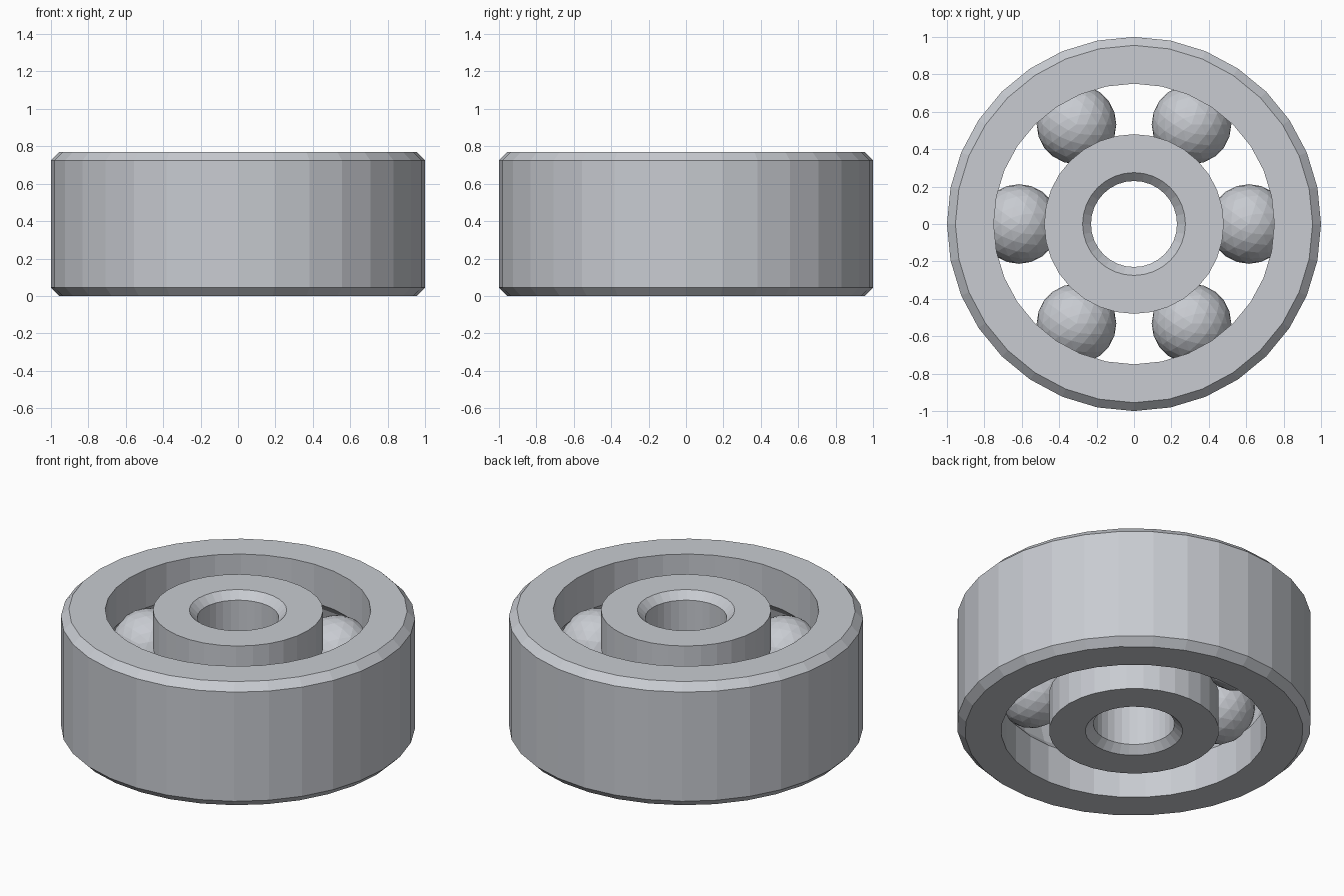
import bpy, bmesh
from math import cos, sin, pi, radians

cube = bpy.data.objects.get("Cube")
if cube:
    bpy.data.objects.remove(cube, do_unlink=True)

HEIGHT = 0.77
MID = HEIGHT / 2
CHAMFER = 0.045
SIDES = 32
BALL_ORBIT = 0.615
BALL_RADIUS = 0.213
GROOVE_RADIUS = 0.2

steel = bpy.data.materials.new("brushed steel")
steel.use_nodes = True
colour = (0.58, 0.60, 0.64, 1)
steel.diffuse_color = colour
steel.node_tree.nodes["Principled BSDF"].inputs["Base Color"].default_value = colour


def add_object(name, bm):
    mesh = bpy.data.meshes.new(name)
    bm.to_mesh(mesh)
    bm.free()
    mesh.materials.append(steel)
    obj = bpy.data.objects.new(name, mesh)
    bpy.context.collection.objects.link(obj)
    return obj


def lathe(name, profile):
    """Revolve a closed (radius, z) profile around the z axis."""
    bm = bmesh.new()
    loops = []
    for i in range(SIDES):
        a = 2 * pi * i / SIDES
        loops.append([bm.verts.new((r * cos(a), r * sin(a), z)) for r, z in profile])
    n = len(profile)
    for i in range(SIDES):
        here, there = loops[i], loops[(i + 1) % SIDES]
        for j in range(n):
            k = (j + 1) % n
            bm.faces.new((here[j], there[j], there[k], here[k]))
    bmesh.ops.recalc_face_normals(bm, faces=bm.faces)
    return add_object(name, bm)


def groove(wall, side):
    """Raceway arc from the bottom to the top of a wall; side +1 cuts outward."""
    reach = abs(wall - BALL_ORBIT)
    half = (GROOVE_RADIUS ** 2 - reach ** 2) ** 0.5
    arc = [(BALL_ORBIT + side * GROOVE_RADIUS * cos(radians(t)),
            MID + GROOVE_RADIUS * sin(radians(t))) for t in (-30, 0, 30)]
    return [(wall, MID - half)] + arc + [(wall, MID + half)]


# Outer ring: chamfered outside, raceway inside
lathe("outer_ring", [
    (0.75, 0), *groove(0.75, 1), (0.75, HEIGHT),
    (1 - CHAMFER, HEIGHT), (1, HEIGHT - CHAMFER),
    (1, CHAMFER), (1 - CHAMFER, 0)])

# Inner ring: raceway outside, chamfered bore
lathe("inner_ring", [
    (0.48, 0), *groove(0.48, -1), (0.48, HEIGHT),
    (0.23 + CHAMFER, HEIGHT), (0.23, HEIGHT - CHAMFER),
    (0.23, CHAMFER), (0.23 + CHAMFER, 0)])

# Faceted balls between the rings
for i in range(6):
    bm = bmesh.new()
    bmesh.ops.create_icosphere(bm, subdivisions=3, radius=BALL_RADIUS)
    ball = add_object(f"ball_{i + 1}", bm)
    a = i * pi / 3
    ball.location = (BALL_ORBIT * cos(a), BALL_ORBIT * sin(a), MID)
